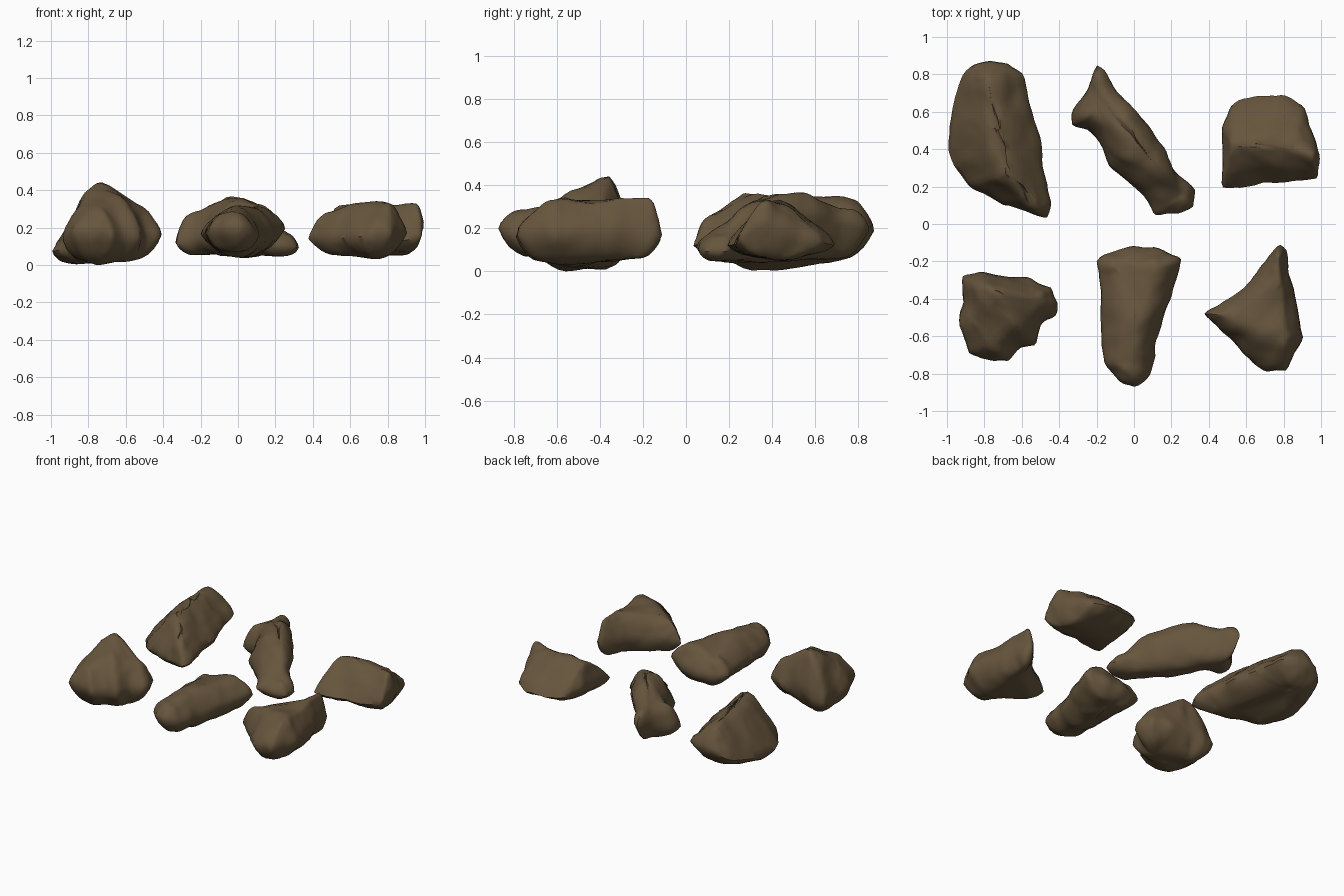
import bpy, bmesh, math
from mathutils import Vector, noise

STONE = bpy.data.materials.new("brown stone")
STONE.diffuse_color = (0.135, 0.092, 0.047, 1)
N = 72                      # points round each rock
TOP, BOTTOM = 8, 6          # rings above and below the widest outline


def resample(points, n):
    """Even points along a closed outline."""
    pts = [Vector(p) for p in points]
    segs = [(a, b, (b - a).length) for a, b in zip(pts, pts[1:] + pts[:1])]
    step = sum(s[2] for s in segs) / n
    out, pos = [], 0.0
    for a, b, length in segs:
        while pos < length and len(out) < n:
            out.append(a.lerp(b, pos / length))
            pos += step
        pos -= length
    return out


def nearest_on(path, p):
    """Closest point to p (seen from above) on an open ridge line."""
    best = None
    for a, b in zip(path, path[1:]):
        d = (b - a).xy
        t = max(0, min(1, (p - a).xy.dot(d) / d.length_squared))
        q = a.lerp(b, t)
        dist = (p - q).xy.length
        if best is None or dist < best[0]:
            best = (dist, q)
    return best[1]


def rock(name, outline, ridge, keel, bulge, under=2.2):
    """Loft from the outline up to a ridge and down to a keel."""
    rim = resample(outline, N)
    ridge = [Vector(p) for p in ridge]
    keel = [Vector(p) for p in keel]
    bm = bmesh.new()

    def ring(path, t, k):
        vs = []
        for p in rim:
            q = nearest_on(path, p)
            v = p.lerp(q, t)
            v.z = p.z + (q.z - p.z) * (1 - (1 - t) ** k)
            vs.append(bm.verts.new(v))
        return vs

    rings = [ring(keel, i / BOTTOM, under) for i in range(BOTTOM, 0, -1)]
    rings += [ring(ridge, i / TOP, bulge) for i in range(TOP + 1)]
    for lo, hi in zip(rings, rings[1:]):
        for i in range(N):
            j = (i + 1) % N
            bm.faces.new((lo[i], lo[j], hi[j], hi[i]))
    bmesh.ops.remove_doubles(bm, verts=bm.verts, dist=0.006)
    bmesh.ops.holes_fill(bm, edges=bm.edges, sides=0)
    bmesh.ops.triangulate(bm, faces=bm.faces)
    for _ in range(2):
        bmesh.ops.smooth_vert(bm, verts=bm.verts, factor=0.35,
                              use_axis_x=True, use_axis_y=True, use_axis_z=True)
    bmesh.ops.recalc_face_normals(bm, faces=bm.faces)
    bm.normal_update()
    # weathered lumps and dents
    moves = [(v, v.normal * (0.003 + 0.014 * noise.noise(v.co * 8)
                             + 0.005 * noise.noise(v.co * 19))) for v in bm.verts]
    for v, m in moves:
        v.co += m
        v.co.z = max(v.co.z, 0)
    mesh = bpy.data.meshes.new(name)
    bm.to_mesh(mesh)
    bm.free()
    mesh.materials.append(STONE)
    ob = bpy.data.objects.new(name, mesh)
    bpy.context.collection.objects.link(ob)
    bpy.ops.object.select_all(action='DESELECT')
    ob.select_set(True)
    bpy.context.view_layer.objects.active = ob
    bpy.ops.object.shade_smooth_by_angle(angle=math.radians(50))


# back left: long mountain-shaped rock, lying low on its left side
rock("back_left_rock",
     [(-.77, .875, .19), (-.68, .865, .19), (-.59, .8, .18), (-.56, .69, .17),
      (-.5, .5, .16), (-.48, .32, .15), (-.435, .11, .14), (-.46, .02, .12),
      (-.56, .05, .11), (-.7, .1, .1), (-.89, .19, .08), (-.97, .31, .07),
      (-1.005, .41, .07), (-.98, .62, .08), (-.93, .8, .12), (-.86, .86, .17)],
     [(-.79, .78, .34), (-.74, .52, .37), (-.68, .27, .37), (-.55, .12, .26)],
     [(-.78, .72, .06), (-.91, .48, .01), (-.83, .32, .005), (-.6, .2, .05)], 1.3)

# back middle: narrow diagonal rock with a steep back flank
rock("back_middle_rock",
     [(-.2, .865, .19), (-.15, .81, .21), (-.1, .73, .23), (.03, .595, .25),
      (.17, .41, .23), (.24, .26, .15), (.33, .19, .09), (.325, .08, .09),
      (.23, .055, .11), (.1, .035, .11), (.065, .13, .13), (-.03, .21, .14),
      (-.14, .3, .14), (-.175, .42, .15), (-.26, .51, .13), (-.34, .52, .11),
      (-.34, .6, .12), (-.245, .73, .17)],
     [(-.19, .75, .28), (-.2, .61, .29), (-.06, .55, .36), (.03, .42, .36),
      (.15, .28, .3), (.23, .15, .18)],
     [(-.18, .66, .06), (0, .4, .045), (.2, .14, .055)], 2.4, 3)

# back right: blocky wedge with a cross ridge
rock("back_right_rock",
     [(.47, .185, .12), (.475, .53, .17), (.52, .64, .14), (.65, .7, .12),
      (.81, .695, .12), (.905, .65, .13), (.94, .53, .17), (.995, .37, .22),
      (.99, .235, .15), (.83, .22, .12), (.65, .2, .12), (.52, .175, .12)],
     [(.53, .42, .31), (.75, .42, .33), (.95, .37, .325)],
     [(.57, .42, .06), (.9, .4, .06)], 1.45)

# front left: tall lumpy rock with a steep front corner
rock("front_left_rock",
     [(-.92, -.275, .13), (-.82, -.25, .15), (-.73, -.28, .17),
      (-.57, -.28, .16), (-.43, -.335, .17), (-.4, -.42, .17),
      (-.41, -.48, .16), (-.49, -.53, .15), (-.52, -.65, .15),
      (-.61, -.67, .15), (-.66, -.75, .16), (-.76, -.74, .18),
      (-.88, -.695, .17), (-.94, -.55, .13), (-.92, -.42, .12)],
     [(-.84, -.52, .32), (-.735, -.37, .46), (-.76, -.62, .32), (-.65, -.52, .38),
      (-.53, -.4, .31)],
     [(-.8, -.4, .01), (-.75, -.55, .005), (-.58, -.48, .03)], 1.7)

# front middle: tapered slab
rock("front_middle_rock",
     [(-.205, -.2, .17), (-.16, -.15, .16), (-.01, -.115, .15), (.12, -.13, .16),
      (.26, -.18, .2), (.215, -.36, .18), (.155, -.53, .17), (.12, -.62, .16),
      (.13, -.7, .16), (.09, -.81, .18), (.01, -.875, .2), (-.07, -.855, .2),
      (-.17, -.76, .18), (-.18, -.5, .17), (-.19, -.35, .17)],
     [(-.08, -.24, .26), (.11, -.24, .31), (.02, -.48, .32), (-.03, -.75, .29)],
     [(.02, -.22, .06), (0, -.5, .045), (-.02, -.68, .07)], 2.1, 2.8)

# front right: pointed triangular rock with a raised far tip
rock("front_right_rock",
     [(.37, -.48, .14), (.45, -.42, .16), (.55, -.37, .18), (.64, -.27, .18),
      (.72, -.17, .18), (.775, -.1, .17), (.815, -.13, .17), (.815, -.25, .17),
      (.86, -.38, .17), (.885, -.5, .17), (.905, -.61, .17), (.86, -.71, .16),
      (.82, -.785, .17), (.7, -.8, .16), (.62, -.735, .15), (.53, -.635, .14),
      (.45, -.555, .14)],
     [(.48, -.485, .28), (.66, -.52, .34), (.8, -.6, .33), (.78, -.4, .32),
      (.77, -.18, .345)],
     [(.52, -.48, .06), (.72, -.6, .035), (.76, -.25, .06)], 1.9, 2.8)
